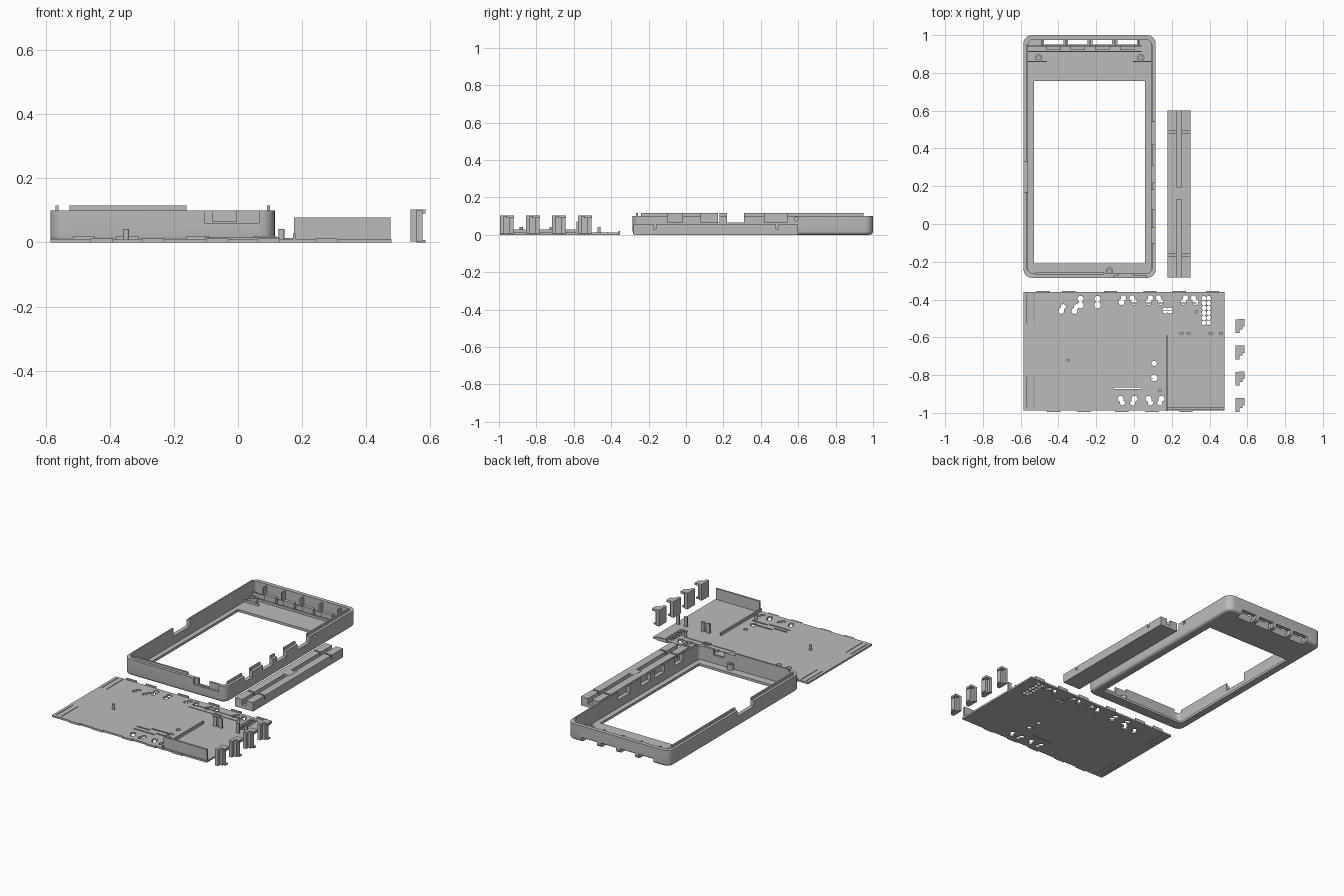
import bpy, bmesh, math
from mathutils import Matrix, Vector

if "Cube" in bpy.data.objects:
    bpy.data.objects.remove(bpy.data.objects["Cube"])

grey = bpy.data.materials.new("plain grey")
grey.use_nodes = True
grey.diffuse_color = (0.5, 0.5, 0.5, 1)
grey.node_tree.nodes["Principled BSDF"].inputs["Base Color"].default_value = (0.5, 0.5, 0.5, 1)


def add_box(bm, x0, x1, y0, y1, z0, z1):
    size = Vector((x1 - x0, y1 - y0, z1 - z0))
    mid = Vector((x0 + x1, y0 + y1, z0 + z1)) / 2
    m = Matrix.Translation(mid) @ Matrix.Diagonal((*size, 1))
    return bmesh.ops.create_cube(bm, size=1, matrix=m)["verts"]


def add_rod(bm, x, y, r, z0, z1, sides=16):
    bmesh.ops.create_cone(bm, cap_ends=True, segments=sides, radius1=r, radius2=r,
                          depth=z1 - z0, matrix=Matrix.Translation((x, y, (z0 + z1) / 2)))


def round_box(bm, corner, rim, *dims):
    """Box with rounded upright corners and an optional rounded lower rim."""
    add_box(bm, *dims)
    up = [e for e in bm.edges if abs(e.verts[0].co.z - e.verts[1].co.z) > 0.01]
    bmesh.ops.bevel(bm, geom=up, offset=corner, segments=6, profile=0.5, affect='EDGES')
    if rim:
        low = [e for e in bm.edges if all(v.co.z < dims[4] + 0.001 for v in e.verts)]
        bmesh.ops.bevel(bm, geom=low, offset=rim, segments=4, profile=0.5, affect='EDGES')


def finish(name, bm, smooth=False):
    bmesh.ops.recalc_face_normals(bm, faces=bm.faces)
    mesh = bpy.data.meshes.new(name)
    bm.to_mesh(mesh)
    bm.free()
    mesh.materials.append(grey)
    ob = bpy.data.objects.new(name, mesh)
    bpy.context.collection.objects.link(ob)
    if smooth:
        activate(ob)
        bpy.ops.object.shade_smooth_by_angle(angle=math.radians(30))
    return ob


def activate(ob):
    bpy.ops.object.select_all(action='DESELECT')
    ob.select_set(True)
    bpy.context.view_layer.objects.active = ob


def cut(ob, bm):
    cutter = finish("cutter", bm)
    cutter.hide_render = True
    mod = ob.modifiers.new("cut", 'BOOLEAN')
    mod.operation = 'DIFFERENCE'
    mod.solver = 'EXACT'
    mod.use_self = True
    mod.object = cutter
    activate(ob)
    bpy.ops.object.modifier_apply(modifier=mod.name)
    bpy.data.objects.remove(cutter)


def boxes(name, dims):
    bm = bmesh.new()
    for d in dims:
        add_box(bm, *d)
    return finish(name, bm)


# Case frame: rounded tray with a hollow inside and a screen window
bm = bmesh.new()
round_box(bm, 0.045, 0.018, -0.585, 0.115, -0.285, 1.0, 0, 0.1)
frame = finish("case_frame", bm)
bm = bmesh.new()
round_box(bm, 0.022, 0, -0.56, 0.09, -0.26, 0.975, 0.015, 0.2)
cut(frame, bm)

# Window, port notches and button slots
right_notches = [(-0.1, -0.02), (0.08, 0.18), (0.22, 0.31), (0.42, 0.54)]
left_notch = (0.17, 0.33)
slots = [-0.425, -0.298, -0.168, -0.036]
bm = bmesh.new()
add_box(bm, -0.53, 0.058, -0.21, 0.757, -0.1, 0.05)
for a, b in right_notches:
    add_box(bm, 0.07, 0.2, a, b, 0.065, 0.2)
add_box(bm, -0.7, -0.54, *left_notch, 0.065, 0.2)
add_box(bm, -0.105, 0.065, -0.4, -0.273, 0.06, 0.2)
for x in slots:
    add_box(bm, x - 0.052, x + 0.052, 0.95, 1.1, -0.1, 0.03)
cut(frame, bm)
bm = bmesh.new()
add_box(bm, -0.08, -0.005, -0.4, -0.24, 0.065, 0.2)
bmesh.ops.create_cone(bm, cap_ends=True, segments=16, radius1=0.011, radius2=0.011, depth=0.1,
                      matrix=Matrix.Translation((0.1, 0.59, 0.085)) @ Matrix.Rotation(math.pi / 2, 4, 'Y'))
cut(frame, bm)
activate(frame)
bpy.ops.object.shade_smooth_by_angle(angle=math.radians(30))


# Raised lip along the side and front walls, broken at the notches
def gaps(start, end, breaks):
    for a, b in breaks:
        yield start, a
        start = b
    yield start, end


lips = [(0.09, 0.099, a, b, 0.05, 0.115) for a, b in gaps(-0.24, 0.95, right_notches)]
lips += [(-0.569, -0.56, a, b, 0.05, 0.115) for a, b in gaps(-0.24, 0.95, [left_notch])]
lips.append((-0.525, -0.16, -0.268, -0.257, 0.05, 0.115))
boxes("case_lip", lips)

# Ribs and button guides at the back of the frame
ribs = [(-0.56, 0.04, 0.94, 0.948, 0.01, 0.045), (-0.56, 0.04, 0.91, 0.917, 0.01, 0.03)]
ribs += [(x - 0.004, x + 0.004, 0.942, 0.98, 0.01, 0.09) for x in (-0.487, -0.362, -0.233, -0.102, 0.025)]
ribs += [(x - 0.038, x + 0.038, 0.92, 0.942, 0.01, 0.06) for x in slots]
ribs += [(-0.56, -0.46, 0.858, 0.864, 0.01, 0.03), (-0.005, 0.09, 0.858, 0.864, 0.01, 0.03)]
boxes("button_guides", ribs)

# Screw bosses
bm = bmesh.new()
for x, y in ((-0.505, 0.88), (0.035, 0.88), (-0.13, -0.25)):
    add_rod(bm, x, y, 0.02, 0.01, 0.05)
bosses = finish("screw_bosses", bm, True)
bm = bmesh.new()
for x, y in ((-0.505, 0.88), (0.035, 0.88), (-0.13, -0.25)):
    add_rod(bm, x, y, 0.009, 0.025, 0.1)
cut(bosses, bm)

# Back cover plate with vent holes and slits
cover = boxes("back_cover", [(-0.585, 0.478, -0.988, -0.36, 0, 0.011)])
bm = bmesh.new()
for x in (-0.283, -0.193):
    for y in (-0.397, -0.43):
        add_rod(bm, x, y, 0.017, -0.1, 0.1)
for x, lean in ((-0.385, 1), (-0.315, 1), (-0.066, 1), (0, -1), (0.077, 1), (0.14, -1), (0.262, 1), (0.325, -1)):
    y = -0.46 if x < -0.3 else -0.413
    add_rod(bm, x, y, 0.016, -0.1, 0.1)
    add_rod(bm, x + 0.011 * lean, y + 0.022, 0.014, -0.1, 0.1)
for x, lean in ((-0.071, 1), (0.003, -1), (0.077, 1), (0.146, -1)):
    add_rod(bm, x, -0.925, 0.016, -0.1, 0.1)
    add_rod(bm, x + 0.01 * lean, -0.947, 0.014, -0.1, 0.1)
for x in (0.165, 0.19):
    add_rod(bm, x, -0.458, 0.016, -0.1, 0.1)
for col in (0.37, 0.396):
    for row in range(6):
        add_rod(bm, col, -0.393 - 0.026 * row, 0.0125, -0.1, 0.1)
add_rod(bm, 0.107, -0.738, 0.014, -0.1, 0.1)
add_rod(bm, 0.107, -0.815, 0.018, -0.1, 0.1)
add_box(bm, -0.105, 0.04, -0.873, -0.865, -0.1, 0.1)
for x in (-0.565, -0.53):
    for y in (-0.53, -0.97):
        add_box(bm, x - 0.002, x + 0.002, y, y + 0.16, -0.1, 0.1)
cut(cover, bm)

# Cover edge tabs, thin ribs, battery wall and clips
tabs = [(x, x + 0.07, -0.362, -0.354, 0, 0.02) for x in (-0.515, -0.38, -0.16, 0.05, 0.205, 0.38)]
tabs += [(x, x + 0.07, -0.995, -0.986, 0, 0.012) for x in (-0.46, -0.3, -0.1, 0.06, 0.24)]
boxes("edge_tabs", tabs)
boxes("battery_wall", [(0.175, 0.475, -0.982, -0.97, 0, 0.078), (0.172, 0.18, -0.99, -0.59, 0, 0.028)])
boxes("cover_ribs", [(-0.105, -0.02, -0.84, -0.836, 0, 0.016), (-0.02, 0.1, -0.818, -0.814, 0, 0.016),
                     (0.04, 0.14, -0.856, -0.852, 0, 0.016), (-0.02, 0.33, -0.458, -0.454, 0, 0.014),
                     (-0.02, 0.33, -0.42, -0.416, 0, 0.014)])
boxes("cover_clips", [(x, x + 0.022, -0.586, -0.574, 0, 0.07) for x in (0.24, 0.278, 0.395, 0.45)])
bm = bmesh.new()
for x, y in ((-0.348, -0.722), (0.136, -0.88), (0.33, -0.465)):
    add_rod(bm, x, y, 0.009, 0, 0.042)
finish("locating_pins", bm, True)

# Loose bar with a long channel and two cross grooves
bar = boxes("support_bar", [(0.178, 0.3, -0.282, 0.6, 0, 0.055)])
bm = bmesh.new()
add_box(bm, 0.226, 0.252, -0.4, 0.7, 0.02, 0.1)
for y in (-0.165, 0.487):
    add_box(bm, 0.1, 0.4, y - 0.005, y + 0.005, 0.03, 0.1)
cut(bar, bm)
boxes("bar_clip", [(0.216, 0.264, 0.13, 0.195, 0.01, 0.056)])

# Four loose push buttons: flanged plate with a raised pad
for i in range(4):
    y = -0.995 + 0.139 * i
    boxes("push_button_%d" % (i + 1), [
        (0.538, 0.558, y, y + 0.073, 0.003, 0.103),
        (0.556, 0.575, y + 0.02, y + 0.055, 0.003, 0.1),
        (0.556, 0.585, y + 0.035, y + 0.075, 0.09, 0.103),
        (0.556, 0.585, y + 0.035, y + 0.06, 0, 0.008)])
